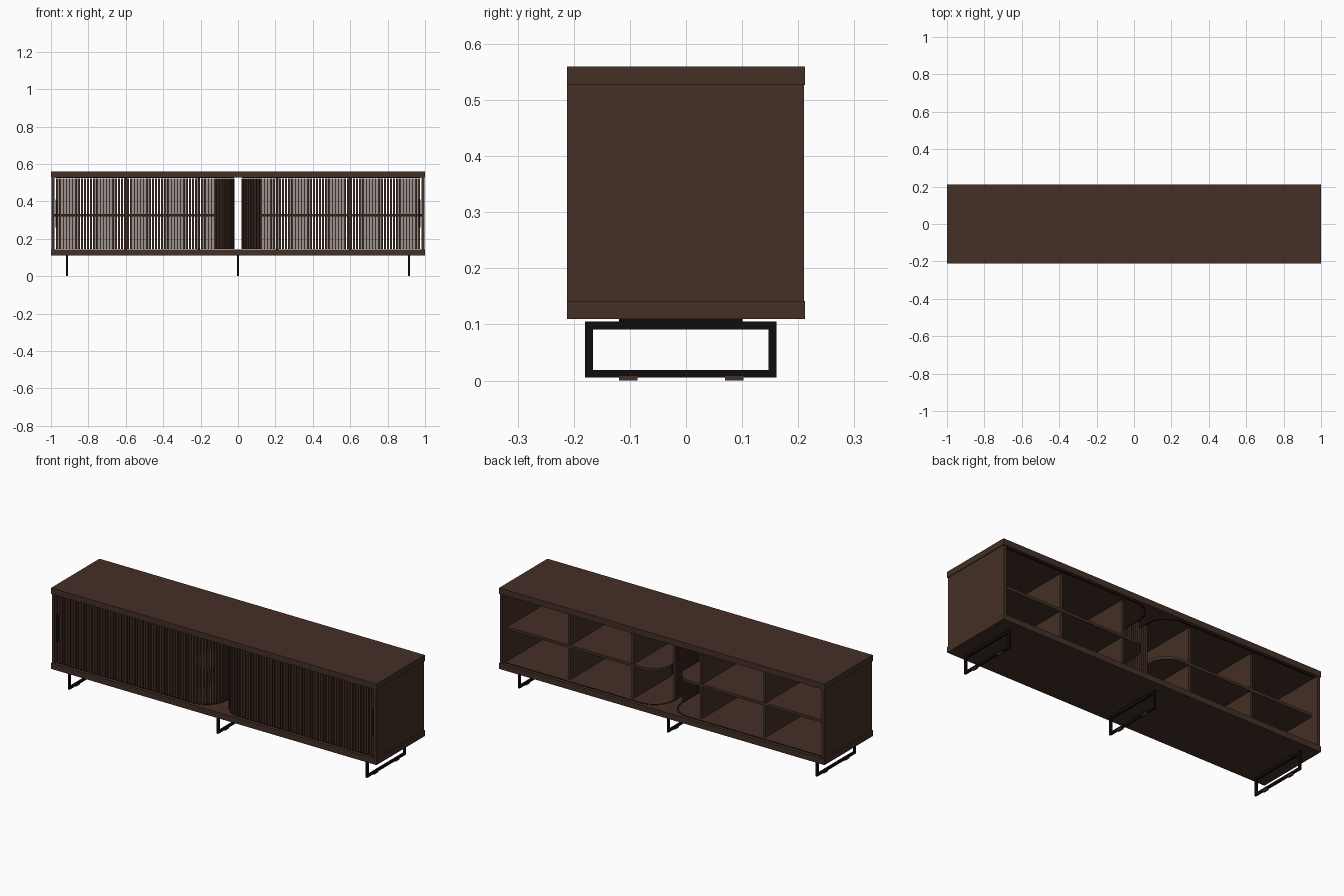
import bpy, bmesh, math
from mathutils import Matrix, Vector

old = bpy.data.objects.get("Cube")
if old:
    bpy.data.objects.remove(old, do_unlink=True)


def material(name, rgb):
    m = bpy.data.materials.new(name)
    m.use_nodes = True
    m.diffuse_color = (*rgb, 1)
    bsdf = m.node_tree.nodes["Principled BSDF"]
    bsdf.inputs["Base Color"].default_value = (*rgb, 1)
    bsdf.inputs["Roughness"].default_value = 0.7
    return m


walnut = material("dark walnut", (0.058, 0.029, 0.019))
black = material("black metal", (0.004, 0.004, 0.004))


def finish(name, bm, mat):
    bmesh.ops.recalc_face_normals(bm, faces=bm.faces)
    mesh = bpy.data.meshes.new(name)
    bm.to_mesh(mesh)
    bm.free()
    mesh.materials.append(mat)
    obj = bpy.data.objects.new(name, mesh)
    bpy.context.collection.objects.link(obj)
    return obj


def add_box(bm, center, size, angle=0):
    mat = (Matrix.Translation(center) @ Matrix.Rotation(angle, 4, 'Z')
           @ Matrix.Diagonal((*size, 1)))
    bmesh.ops.create_cube(bm, size=1, matrix=mat)


def box(name, x, y, z, mat):
    """Box from (low, high) ranges."""
    bm = bmesh.new()
    ranges = (x, y, z)
    add_box(bm, [(a + b) / 2 for a, b in ranges], [abs(b - a) for a, b in ranges])
    return finish(name, bm, mat)


# Door track: along the front, round the middle, then along the back
OUTER, INNER, DEPTH, RADIUS = 0.975, 0.025, 0.19, 0.12
RUN = OUTER - INNER - RADIUS
ARC = RADIUS * math.pi / 2
SIDE = 2 * (DEPTH - RADIUS)


def track(s):
    """Position and heading on the right-hand track at distance s."""
    cx, cy = INNER + RADIUS, DEPTH - RADIUS
    if s < RUN:
        return Vector((OUTER - s, -DEPTH, 0)), math.pi
    s -= RUN
    if s < ARC:
        a = s / RADIUS
        return Vector((cx - RADIUS * math.sin(a), -cy - RADIUS * math.cos(a), 0)), math.pi - a
    s -= ARC
    if s < SIDE:
        return Vector((INNER, -cy + s, 0)), math.pi / 2
    s -= SIDE
    if s < ARC:
        a = s / RADIUS
        return Vector((cx - RADIUS * math.cos(a), cy + RADIUS * math.sin(a), 0)), math.pi / 2 - a
    return Vector((cx + s - ARC, DEPTH, 0)), 0


def shelf_outline(gap):
    """Board outline lying inside the track by a gap."""
    r, cx, cy = RADIUS - gap, INNER + RADIUS, DEPTH - RADIUS
    pts = [(0.98, -DEPTH + gap)]
    for sign, start in ((-1, 1.5), (1, 1.0)):
        for i in range(13):
            a = math.pi * (start - i / 24)
            pts.append((cx + r * math.cos(a), sign * cy + r * math.sin(a)))
    return pts + [(0.98, DEPTH - gap)]


# Carcass
box("top_board", (-1, 1), (-0.212, 0.212), (0.527, 0.56), walnut)
box("bottom_board", (-1, 1), (-0.212, 0.212), (0.11, 0.142), walnut)

PITCH, SLAT = 0.0165, 0.0115
DOOR = RUN + ARC + SIDE
TOTAL = DOOR + ARC + RUN

for side, label in ((1, "left"), (-1, "right")):
    def flip(p):
        return (p[0] * side, p[1])

    # End panel and upright dividers
    box(label + "_end_panel", (side * 0.98, side * 0.996), (-0.212, 0.21), (0.141, 0.528), walnut)
    for x, part in ((0.6, "outer"), (0.21, "inner")):
        box(f"{label}_{part}_divider", (side * (x - 0.007), side * (x + 0.007)),
            (-0.168, 0.168), (0.141, 0.528), walnut)

    # Middle shelf with rounded corners
    bm = bmesh.new()
    face = bm.faces.new([bm.verts.new((*flip(p), 0.318)) for p in shelf_outline(0.02)])
    ext = bmesh.ops.extrude_face_region(bm, geom=[face])
    moved = [v for v in ext["geom"] if isinstance(v, bmesh.types.BMVert)]
    bmesh.ops.translate(bm, verts=moved, vec=(0, 0, 0.015))
    finish(label + "_shelf", bm, walnut)

    # Slatted sliding door
    bm = bmesh.new()
    for i in range(int(DOOR / PITCH)):
        p, heading = track((i + 0.5) * PITCH)
        add_box(bm, (p.x * side, p.y, 0.334), (SLAT, 0.011, 0.376), heading * side)
    finish(label + "_slatted_door", bm, walnut)

    # Guide strips in floor and ceiling
    bm = bmesh.new()
    steps = 120
    for z in (0.1425, 0.5265):
        rows = []
        for i in range(steps + 1):
            p, h = track(TOTAL * i / steps)
            n = Vector((-math.sin(h), math.cos(h), 0)) * 0.004
            rows.append([bm.verts.new((*flip(p + n * k), z + dz))
                         for k, dz in ((1, -0.001), (1, 0.001), (-1, 0.001), (-1, -0.001))])
        for a, b in zip(rows, rows[1:]):
            for j in range(4):
                k = (j + 1) % 4
                bm.faces.new((a[j], a[k], b[k], b[j]))
        bm.faces.new(rows[0])
        bm.faces.new(rows[-1])
    finish(label + "_door_guides", bm, black)

    # Door pull
    box(label + "_door_pull", (side * 0.966, side * 0.976), (-0.2, -0.193), (0.26, 0.41), black)

# Sled legs with mounting plate and pads
for x, label in ((-0.915, "right"), (0, "middle"), (0.915, "left")):
    bm = bmesh.new()
    for y in (-0.173, 0.154):
        add_box(bm, (x, y, 0.055), (0.01, 0.014, 0.1))
    for z in (0.012, 0.098):
        add_box(bm, (x, -0.0095, z), (0.01, 0.313, 0.014))
    add_box(bm, (x, -0.009, 0.1075), (0.01, 0.22, 0.006))
    finish(label + "_sled_leg", bm, black)
    bm = bmesh.new()
    for y in (-0.103, 0.086):
        add_box(bm, (x, y, 0.004), (0.011, 0.033, 0.008))
    finish(label + "_foot_pads", bm, walnut)
